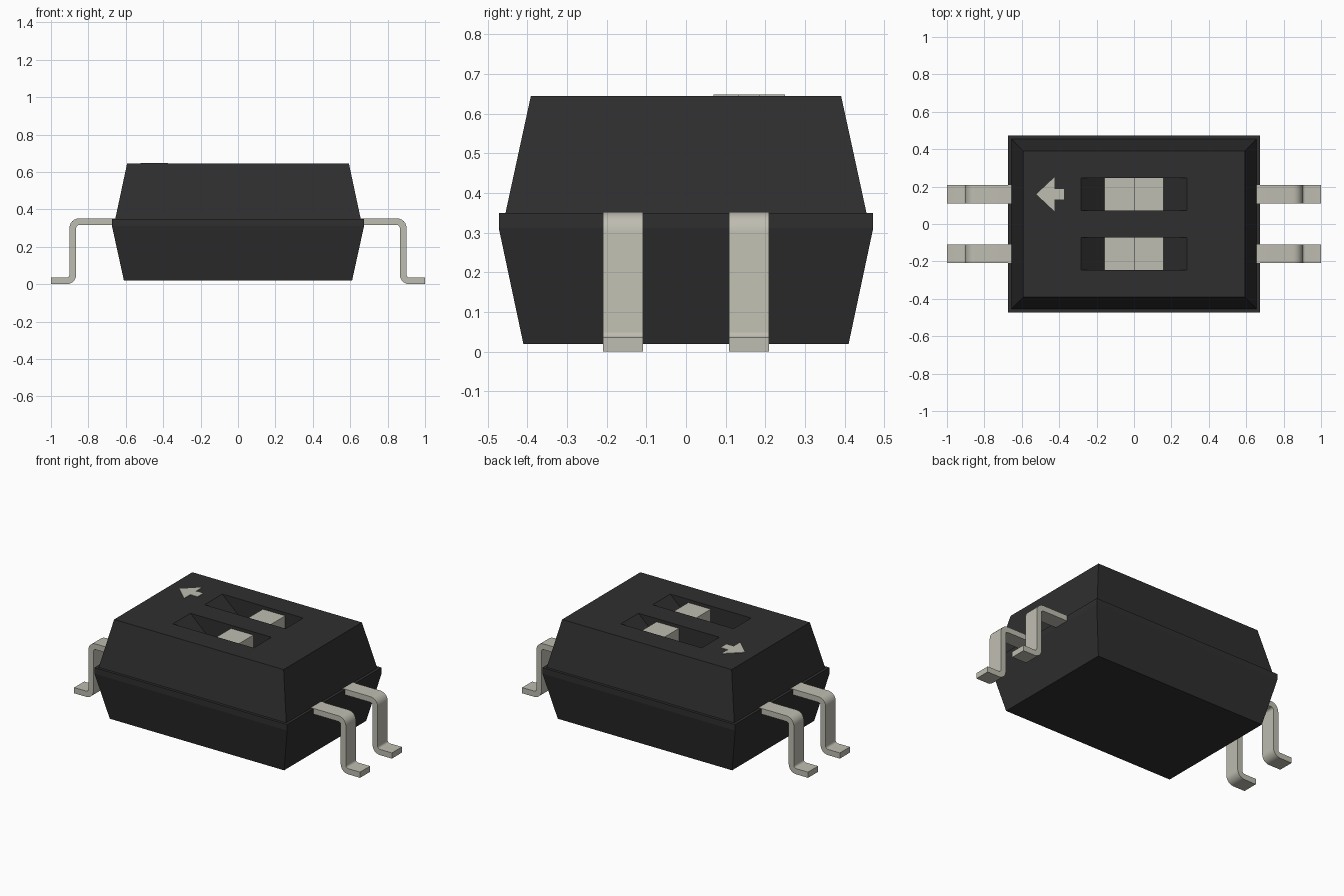
import bpy, bmesh, math
from mathutils import Vector

if "Cube" in bpy.data.objects:
    bpy.data.objects.remove(bpy.data.objects["Cube"], do_unlink=True)


def material(name, rgb):
    mat = bpy.data.materials.new(name)
    mat.use_nodes = True
    mat.diffuse_color = (*rgb, 1)
    mat.node_tree.nodes["Principled BSDF"].inputs["Base Color"].default_value = (*rgb, 1)
    return mat


BLACK = material("black plastic", (0.028, 0.028, 0.028))
PALE = material("pale metal", (0.52, 0.51, 0.44))


def finish(name, bm, mat):
    bmesh.ops.recalc_face_normals(bm, faces=bm.faces)
    mesh = bpy.data.meshes.new(name)
    bm.to_mesh(mesh)
    bm.free()
    mesh.materials.append(mat)
    obj = bpy.data.objects.new(name, mesh)
    bpy.context.collection.objects.link(obj)
    return obj


def extrude_profile(name, points, offset, mat):
    """Close a flat outline and extrude it along offset."""
    bm = bmesh.new()
    face = bm.faces.new([bm.verts.new(p) for p in points])
    out = bmesh.ops.extrude_face_region(bm, geom=[face])
    verts = [g for g in out["geom"] if isinstance(g, bmesh.types.BMVert)]
    bmesh.ops.translate(bm, verts=verts, vec=offset)
    return finish(name, bm, mat)


def box(name, x0, x1, y0, y1, z0, z1, mat):
    pts = [(x0, y0, z0), (x1, y0, z0), (x1, y1, z0), (x0, y1, z0)]
    return extrude_profile(name, pts, (0, 0, z1 - z0), mat)


# Housing: stacked rectangles (half width, half depth, height) with a parting lip
TOP = 0.645
bm = bmesh.new()
rings = []
for hx, hy, z in [(0.61, 0.41, 0.02), (0.674, 0.472, 0.312), (0.674, 0.472, 0.35),
                  (0.656, 0.455, 0.35), (0.593, 0.391, TOP)]:
    rings.append([bm.verts.new((sx * hx, sy * hy, z))
                  for sx, sy in ((-1, -1), (1, -1), (1, 1), (-1, 1))])
for low, high in zip(rings, rings[1:]):
    for i in range(4):
        j = (i + 1) % 4
        bm.faces.new((low[i], low[j], high[j], high[i]))
bm.faces.new(rings[0][::-1])
bm.faces.new(rings[-1])
housing = finish("housing", bm, BLACK)

# Slots with sloped ends, each holding a pale slider
SLOT_Y, HALF_W, FLOOR = 0.159, 0.088, TOP - 0.115
for side, label in ((1, "back"), (-1, "front")):
    y0, y1 = side * SLOT_Y - HALF_W, side * SLOT_Y + HALF_W
    outline = [(-0.283, TOP), (-0.157, FLOOR), (0.157, FLOOR), (0.283, TOP),
               (0.283, TOP + 0.1), (-0.283, TOP + 0.1)]
    cutter = extrude_profile(label + "_slot_cutter", [(x, y0, z) for x, z in outline],
                             (0, y1 - y0, 0), BLACK)
    cutter.hide_render = True
    mod = housing.modifiers.new(label + " slot", "BOOLEAN")
    mod.operation = "DIFFERENCE"
    mod.solver = "EXACT"
    mod.object = cutter
    bpy.context.view_layer.objects.active = housing
    bpy.ops.object.modifier_apply(modifier=mod.name)
    bpy.data.objects.remove(cutter, do_unlink=True)
    box(label + "_slider_base", -0.157, 0, y0, y1, FLOOR - 0.002, FLOOR + 0.004, PALE)
    box(label + "_slider_knob", 0, 0.157, y0, y1, FLOOR - 0.002, TOP - 0.02, PALE)

# Direction arrow on the top face
half = [(-0.522, 0), (-0.426, -0.09), (-0.426, -0.027), (-0.375, -0.027)]
arrow = half + [(x, -y) for x, y in half[:0:-1]]
extrude_profile("arrow_mark", [(x, y + SLOT_Y, TOP - 0.002) for x, y in arrow],
                (0, 0, 0.005), PALE)

# Gull-wing legs: a bent strip with rounded corners
THICK, R_IN, R_OUT, LEG_TOP, OUTER = 0.036, 0.015, 0.051, 0.352, 0.901


def arc(cx, cz, r, start, end, steps=6):
    angles = [math.radians(start + (end - start) * i / steps) for i in range(steps + 1)]
    return [(cx + r * math.cos(a), cz + r * math.sin(a)) for a in angles]


upper = (OUTER - R_OUT, LEG_TOP - R_OUT)
lower = (OUTER + R_IN, R_OUT)
profile = [(0.63, LEG_TOP)] + arc(*upper, R_OUT, 90, 0) + arc(*lower, R_IN, 180, 270)
profile += [(1, THICK), (1, 0)] + arc(*lower, R_OUT, 270, 180)
profile += arc(*upper, R_IN, 0, 90) + [(0.63, LEG_TOP - THICK)]
for sx, x_name in ((1, "left"), (-1, "right")):
    for sy, y_name in ((1, "back"), (-1, "front")):
        leg = extrude_profile(f"{y_name}_{x_name}_leg",
                              [(sx * x, sy * SLOT_Y - 0.05, z) for x, z in profile],
                              (0, 0.1, 0), PALE)
        bpy.ops.object.select_all(action="DESELECT")
        leg.select_set(True)
        bpy.context.view_layer.objects.active = leg
        bpy.ops.object.shade_smooth_by_angle(angle=math.radians(30))
